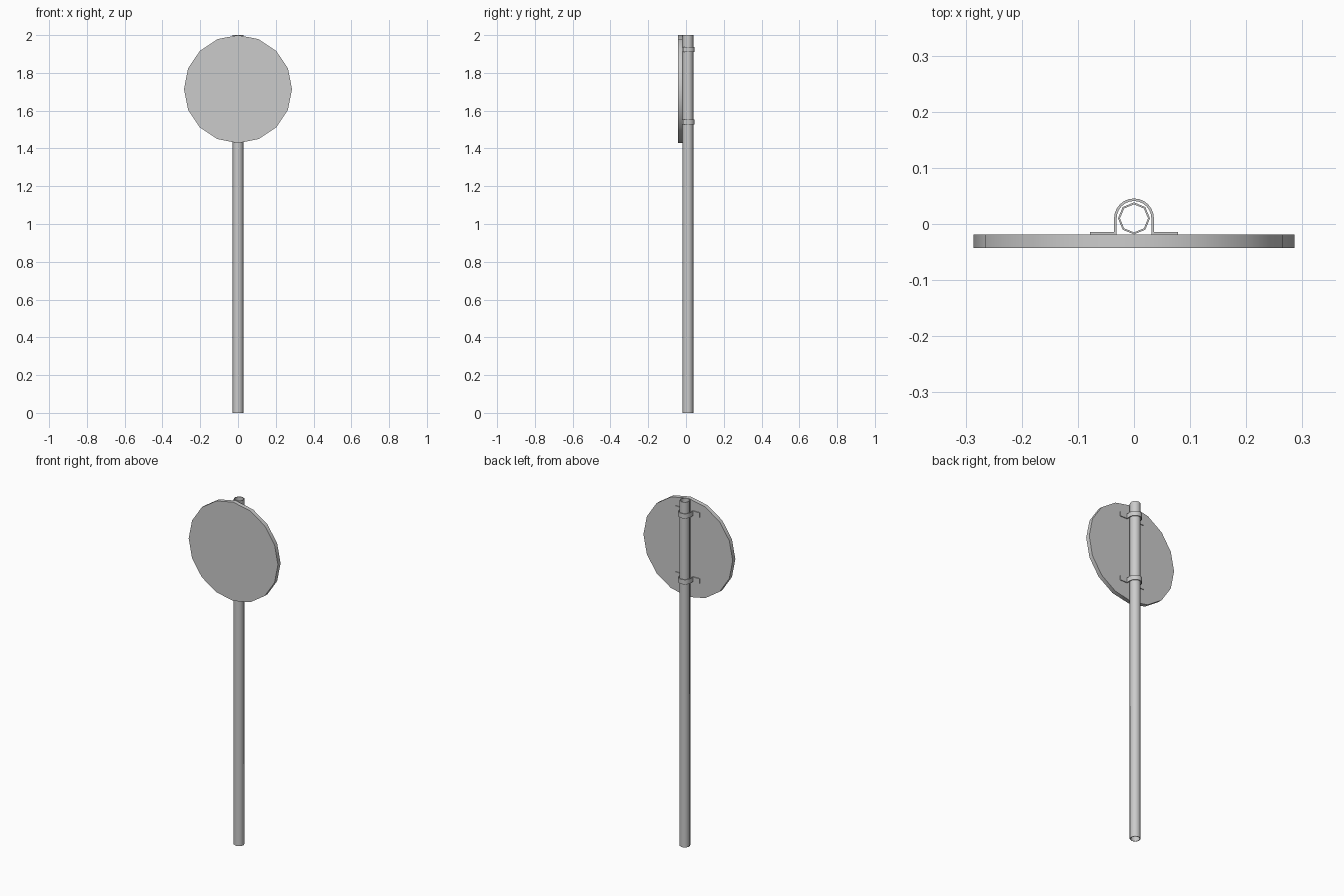
import bpy, bmesh
from math import pi, cos, sin, radians
from mathutils import Matrix, Vector

cube = bpy.data.objects.get("Cube")
if cube:
    bpy.data.objects.remove(cube)

POLE_Y = 0.01      # pole axis
BACK_Y = -0.019    # rear face of the sign plate

metal = bpy.data.materials.new("grey metal")
metal.use_nodes = True
metal.diffuse_color = (0.6, 0.6, 0.6, 1)
metal.node_tree.nodes["Principled BSDF"].inputs["Base Color"].default_value = (0.6, 0.6, 0.6, 1)


def finish(name, bm, angle):
    """Turn a bmesh into a named object with smoothing below the angle."""
    bmesh.ops.recalc_face_normals(bm, faces=bm.faces)
    mesh = bpy.data.meshes.new(name)
    bm.to_mesh(mesh)
    bm.free()
    mesh.materials.append(metal)
    obj = bpy.data.objects.new(name, mesh)
    bpy.context.collection.objects.link(obj)
    bpy.ops.object.select_all(action="DESELECT")
    obj.select_set(True)
    bpy.context.view_layer.objects.active = obj
    bpy.ops.object.shade_smooth_by_angle(angle=radians(angle))
    return obj


# Round sign plate with sixteen sides
bm = bmesh.new()
bmesh.ops.create_cone(bm, cap_ends=True, segments=16, radius1=0.286, radius2=0.286, depth=0.024,
                      matrix=Matrix.Translation((0, BACK_Y - 0.012, 1.714)) @ Matrix.Rotation(pi / 2, 4, "X"))
finish("sign_plate", bm, 40)

# Hollow eight-sided pole, open at both ends
bm = bmesh.new()
rings = []
for radius, z in ((0.0285, 0), (0.0285, 2), (0.025, 2), (0.025, 0)):
    rings.append([bm.verts.new((radius * cos(i * pi / 4), POLE_Y + radius * sin(i * pi / 4), z))
                  for i in range(8)])
for a, b in zip(rings, rings[1:] + rings[:1]):
    for i in range(8):
        j = (i + 1) % 8
        bm.faces.new((a[i], a[j], b[j], b[i]))
finish("pole", bm, 50)


# Strap brackets: an arch around the pole with a flange on each side
def strap(name, z):
    steps = 12
    outer = [(0.0355 * cos(i * pi / steps), POLE_Y + 0.0355 * sin(i * pi / steps)) for i in range(steps + 1)]
    inner = [(0.031 * cos(i * pi / steps), POLE_Y + 0.031 * sin(i * pi / steps)) for i in range(steps + 1)]
    lip = BACK_Y + 0.005
    outer = [(0.078, lip), (0.0355, lip)] + outer + [(-0.0355, lip), (-0.078, lip)]
    inner = [(0.078, BACK_Y), (0.031, BACK_Y)] + inner + [(-0.031, BACK_Y), (-0.078, BACK_Y)]
    bm = bmesh.new()
    top = [[bm.verts.new((x, y, z - 0.0135)) for x, y in side] for side in (outer, inner)]
    for i in range(len(outer) - 1):
        bm.faces.new((top[0][i], top[0][i + 1], top[1][i + 1], top[1][i]))
    grown = bmesh.ops.extrude_face_region(bm, geom=bm.faces[:], use_keep_orig=True)
    verts = [v for v in grown["geom"] if isinstance(v, bmesh.types.BMVert)]
    bmesh.ops.translate(bm, verts=verts, vec=Vector((0, 0, 0.027)))
    finish(name, bm, 35)


strap("upper_strap", 1.923)
strap("lower_strap", 1.541)
